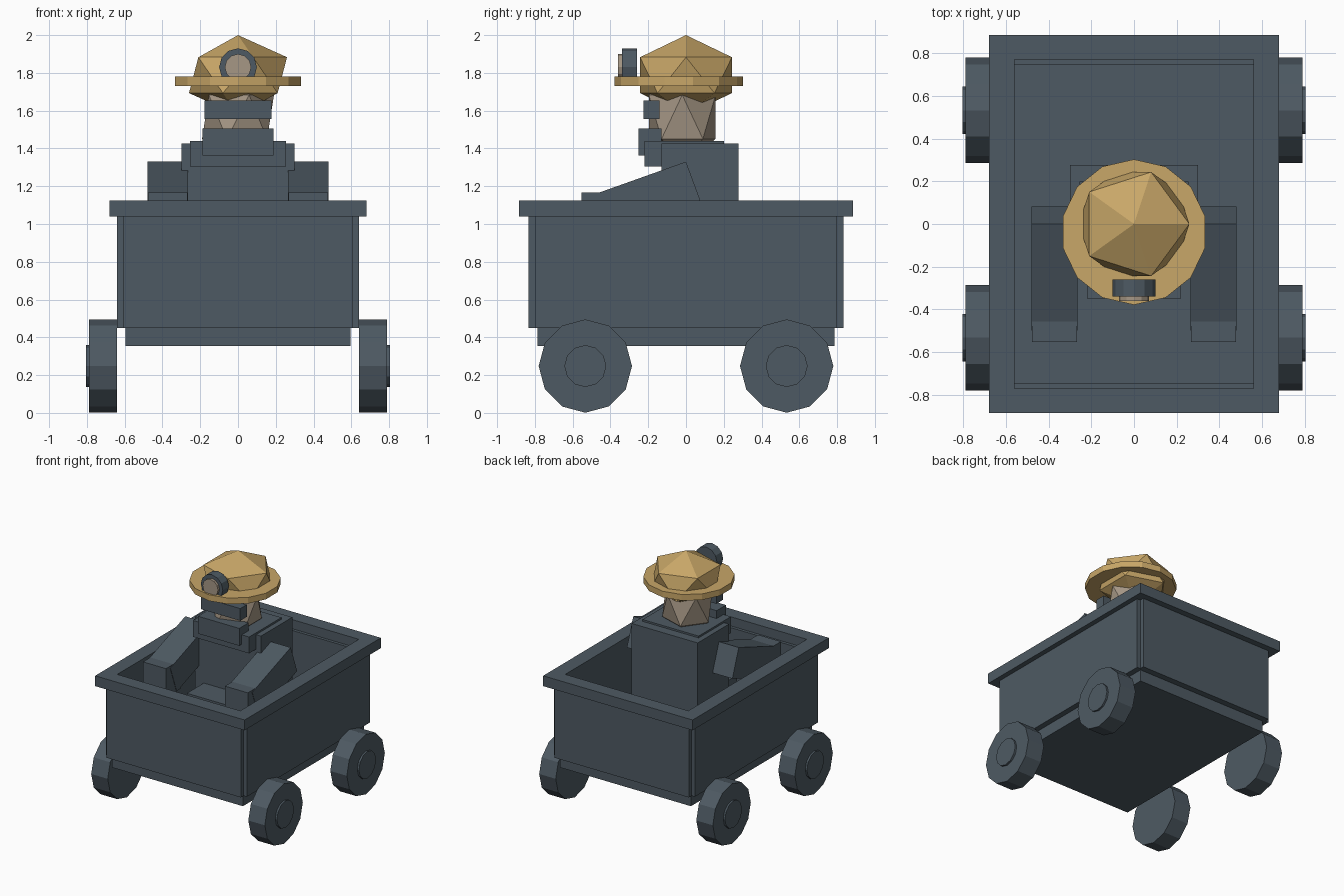
import bpy, bmesh, math
from mathutils import Matrix, Vector

if "Cube" in bpy.data.objects:
    bpy.data.objects.remove(bpy.data.objects["Cube"])


def material(name, rgb):
    m = bpy.data.materials.new(name)
    m.diffuse_color = (*rgb, 1)
    m.use_nodes = True
    m.node_tree.nodes["Principled BSDF"].inputs["Base Color"].default_value = m.diffuse_color
    return m


SLATE = material("slate grey", (0.076, 0.102, 0.125))
GOLD = material("straw gold", (0.58, 0.385, 0.138))
TAN = material("dusty tan", (0.38, 0.31, 0.235))


def finish(name, bm, mat):
    bmesh.ops.recalc_face_normals(bm, faces=bm.faces)
    me = bpy.data.meshes.new(name)
    bm.to_mesh(me)
    bm.free()
    me.materials.append(mat)
    ob = bpy.data.objects.new(name, me)
    bpy.context.collection.objects.link(ob)
    return ob


def box(name, x, y, z, mat=SLATE):
    """Box from (min, max) ranges."""
    bm = bmesh.new()
    size = [r[1] - r[0] for r in (x, y, z)]
    mid = Vector([(r[0] + r[1]) / 2 for r in (x, y, z)])
    bmesh.ops.create_cube(bm, size=1, matrix=Matrix.Translation(mid) @ Matrix.Diagonal((*size, 1)))
    return finish(name, bm, mat)


def disc(name, centre, radius, depth, sides, axis="Z", mat=SLATE):
    """Cylinder along one axis."""
    rot = {"X": Matrix.Rotation(math.pi / 2, 4, "Y"),
           "Y": Matrix.Rotation(math.pi / 2, 4, "X"),
           "Z": Matrix.Identity(4)}[axis]
    bm = bmesh.new()
    bmesh.ops.create_cone(bm, cap_ends=True, segments=sides, radius1=radius, radius2=radius,
                          depth=depth, matrix=Matrix.Translation(centre) @ rot)
    return finish(name, bm, mat)


def ico(name, centre, radii, mat):
    """Stretched twenty-sided ball."""
    bm = bmesh.new()
    bmesh.ops.create_icosphere(bm, subdivisions=1, radius=1,
                               matrix=Matrix.Translation(centre) @ Matrix.Diagonal((*radii, 1)))
    return finish(name, bm, mat)


def span(a, b, s):
    return (a, b) if s > 0 else (-b, -a)


# Cart base
box("cart_base", (-0.595, 0.595), (-0.785, 0.785), (0.355, 0.46))

for s, side in ((-1, "left"), (1, "right")):
    # Cart side wall and rim
    box(f"cart_wall_{side}", span(0.56, 0.64, s), (-0.80, 0.80), (0.45, 1.05))
    box(f"cart_rim_{side}", span(0.56, 0.68, s), (-0.77, 0.77), (1.04, 1.125))

    # Wheels with hubs
    for e, end in ((-1, "front"), (1, "back")):
        y = 0.533 * e
        disc(f"wheel_{end}_{side}", (s * 0.715, y, 0.248), 0.247, 0.15, 12, "X")
        disc(f"hub_{end}_{side}", (s * 0.78, y, 0.248), 0.111, 0.05, 12, "X")

    # Sloping arm, extruded from its side profile
    profile = [(0.0, 1.33), (0.083, 1.105), (-0.417, 0.927), (-0.50, 1.152)]
    bm = bmesh.new()
    x0, x1 = span(0.265, 0.48, s)
    face = bm.faces.new([bm.verts.new((x0, y, z)) for y, z in profile])
    ext = bmesh.ops.extrude_face_region(bm, geom=[face])
    bmesh.ops.translate(bm, vec=(x1 - x0, 0, 0),
                        verts=[v for v in ext["geom"] if isinstance(v, bmesh.types.BMVert)])
    finish(f"arm_{side}", bm, SLATE)
    box(f"hand_{side}", span(0.268, 0.477, s), (-0.553, -0.36), (0.93, 1.167))

for e, end in ((-1, "front"), (1, "back")):
    # Cart end wall and rim
    box(f"cart_wall_{end}", (-0.61, 0.61), span(0.745, 0.835, e), (0.45, 1.05))
    box(f"cart_rim_{end}", (-0.68, 0.68), span(0.77, 0.885, e), (1.04, 1.125))

# Rider body
box("torso", (-0.30, 0.30), (-0.13, 0.277), (0.45, 1.425))
box("lap", (-0.22, 0.22), (-0.35, -0.12), (0.45, 0.90))
box("collar", (-0.255, 0.255), (-0.22, 0.20), (1.305, 1.44))
box("chin_guard", (-0.188, 0.188), (-0.252, -0.13), (1.362, 1.505))

# Head and visor
ico("head", (0, -0.02, 1.567), (0.213, 0.208, 0.26), TAN)
box("visor", (-0.178, 0.178), (-0.225, -0.14), (1.555, 1.655))

# Hard hat with brim
ico("hat_dome", (0, 0, 1.788), (0.29, 0.286, 0.212), GOLD)
disc("hat_brim", (0, -0.038, 1.755), 0.341, 0.05, 14, "Z", GOLD)

# Hat lamp
disc("lamp_housing", (0, -0.30, 1.83), 0.10, 0.08, 12, "Y")
disc("lamp_lens", (0, -0.34, 1.83), 0.07, 0.04, 12, "Y", TAN)
